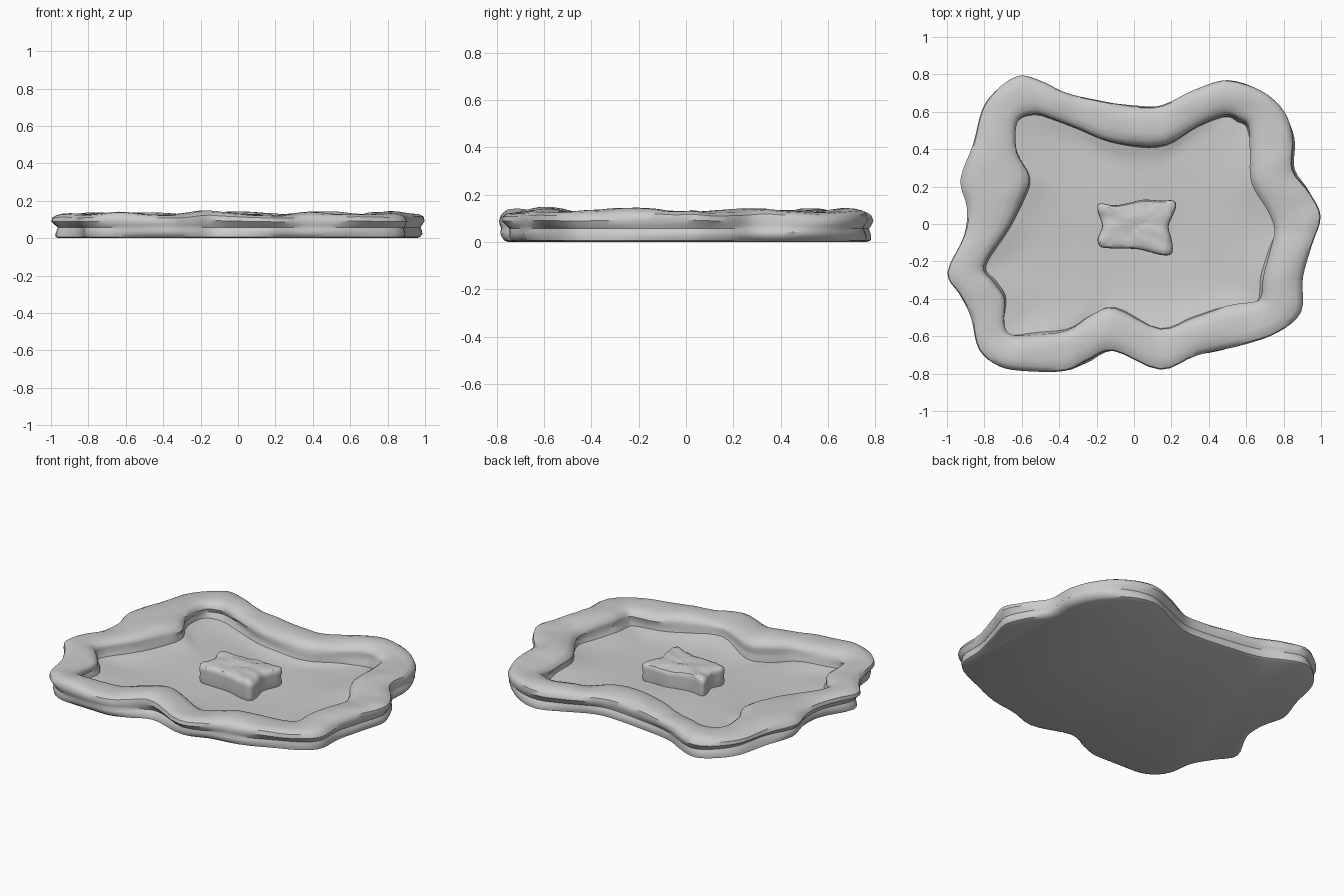
import bpy, bmesh, math
from mathutils import Vector, noise

if "Cube" in bpy.data.objects:
    bpy.data.objects.remove(bpy.data.objects["Cube"])

OUTER = [(1.0, .04), (.94, .17), (.85, .29), (.85, .45), (.80, .60), (.68, .71), (.50, .77),
         (.33, .72), (.15, .635), (0, .63), (-.18, .66), (-.36, .70), (-.49, .76), (-.61, .79),
         (-.72, .73), (-.81, .62), (-.86, .43), (-.92, .24), (-.89, .09), (-.91, -.06),
         (-1.0, -.26), (-.93, -.38), (-.87, -.50), (-.83, -.67), (-.72, -.76), (-.57, -.785),
         (-.37, -.785), (-.25, -.73), (-.11, -.68), (.14, -.78), (.34, -.70), (.60, -.64),
         (.77, -.58), (.89, -.47), (.90, -.29), (.95, -.12)]
INNER = [(.75, -.03), (.71, .08), (.63, .22), (.62, .38), (.61, .52), (.56, .56), (.48, .58),
         (.33, .52), (.17, .43), (0, .42), (-.16, .45), (-.30, .51), (-.44, .56), (-.52, .585),
         (-.60, .57), (-.63, .51), (-.62, .38), (-.56, .25), (-.60, .13), (-.67, -.02),
         (-.80, -.22), (-.75, -.31), (-.69, -.40), (-.69, -.53), (-.66, -.59), (-.56, -.60),
         (-.36, -.57), (-.22, -.48), (-.10, -.45), (.14, -.56), (.32, -.50), (.50, -.44),
         (.64, -.42), (.68, -.39), (.69, -.28), (.73, -.13)]
ROCK = [(-.185, .11), (-.11, .10), (-.04, .11), (.05, .13), (.14, .125), (.21, .125), (.225, .09),
        (.20, .03), (.185, -.02), (.205, -.10), (.20, -.16), (.14, -.165), (.02, -.135),
        (-.13, -.13), (-.18, -.12), (-.195, -.08), (-.17, -.01), (-.195, .07)]
FLOOR_Z = .015


def smooth_loop(pts, n):
    """Closed Catmull-Rom curve through the points."""
    out, m = [], len(pts)
    for i in range(m):
        a, b, c, d = (Vector(pts[(i + k) % m]) for k in (-1, 0, 1, 2))
        for j in range(n):
            t = j / n
            out.append(.5 * (2 * b + (c - a) * t + (2 * a - 5 * b + 4 * c - d) * t * t
                             + (3 * b - a - 3 * c + d) * t ** 3))
    return out


def wobble(x, y, z, f):
    return noise.noise(Vector((x * f, y * f, z * f)))


def loft(name, rings, cap_first=False, cap_last=False, angle=40):
    """Skin a stack of closed rings into one object."""
    bm = bmesh.new()
    vs = [[bm.verts.new(p) for p in r] for r in rings]
    n = len(vs[0])
    for a, b in zip(vs, vs[1:]):
        for i in range(n):
            j = (i + 1) % n
            bm.faces.new((a[i], a[j], b[j], b[i]))
    if cap_first:
        bm.faces.new(vs[0][::-1])
    if cap_last:
        c = bm.verts.new(sum((v.co for v in vs[-1]), Vector()) / n)
        for i in range(n):
            bm.faces.new((vs[-1][i], vs[-1][(i + 1) % n], c))
    me = bpy.data.meshes.new(name)
    bm.to_mesh(me)
    bm.free()
    ob = bpy.data.objects.new(name, me)
    bpy.context.collection.objects.link(ob)
    bpy.ops.object.select_all(action='DESELECT')
    bpy.context.view_layer.objects.active = ob
    ob.select_set(True)
    bpy.ops.object.shade_smooth_by_angle(angle=math.radians(angle))
    return ob


outer, inner = smooth_loop(OUTER, 4), smooth_loop(INNER, 4)

# Stone rim with flat underside: (fraction from outer to inner edge, height)
PROFILE = [(.16, 0), (.08, .007), (.05, .025), (.06, .042), (.09, .056), (.05, .07), (.0, .09),
           (.03, .112), (.14, .126), (.32, .132), (.5, .133), (.68, .13), (.86, .122),
           (.96, .106), (1, .088), (.98, .066), (1.02, .045), (1.06, FLOOR_Z - .01)]
rings = []
for k, (t, z) in enumerate(PROFILE):
    ring = []
    for o, i in zip(outer, inner):
        # lower layers stick out or recede unevenly on both walls
        low = max(0, min(1, (.1 - z) / .04))
        p = o.lerp(i, t - .16 * low * wobble(o.x, o.y, z * 4 + (5 if t > .5 else 0), 2.6))
        bump = .020 * wobble(p.x, p.y, 0, 3.2) + .006 * wobble(p.x, p.y, 3, 9)
        ring.append((p.x, p.y, z + bump * max(0, (z - .07) / .06)))
    rings.append(ring)
loft("stone_rim", rings, cap_first=True)

# Gently uneven basin floor, rising a little at the walls
rings = []
for s in (1.08, 1, .95, .9, .8, .65, .5, .35, .2, .08):
    rings.append([(p.x * s, p.y * s,
                   FLOOR_Z + .012 * wobble(p.x * s, p.y * s, 5, 2.2)
                   + max(0, s - .8) * (.08 + .2 * wobble(p.x, p.y, 8, 2)))
                  for p in inner])
loft("basin_floor", rings, cap_last=True)

# Central rock with a lumpy top
rock_loop = smooth_loop(ROCK, 4)
rings = []
for s, z in ((.96, .004), (1, .03), (.98, .06), (1, .09), (.985, .108), (.93, .12),
             (.8, .126), (.6, .127), (.4, .127), (.2, .127)):
    rings.append([(p.x * s, p.y * s,
                   z + (.014 * wobble(p.x * s, p.y * s, 1, 16) if z > .1 else 0))
                  for p in rock_loop])
loft("centre_rock", rings, cap_last=True)
